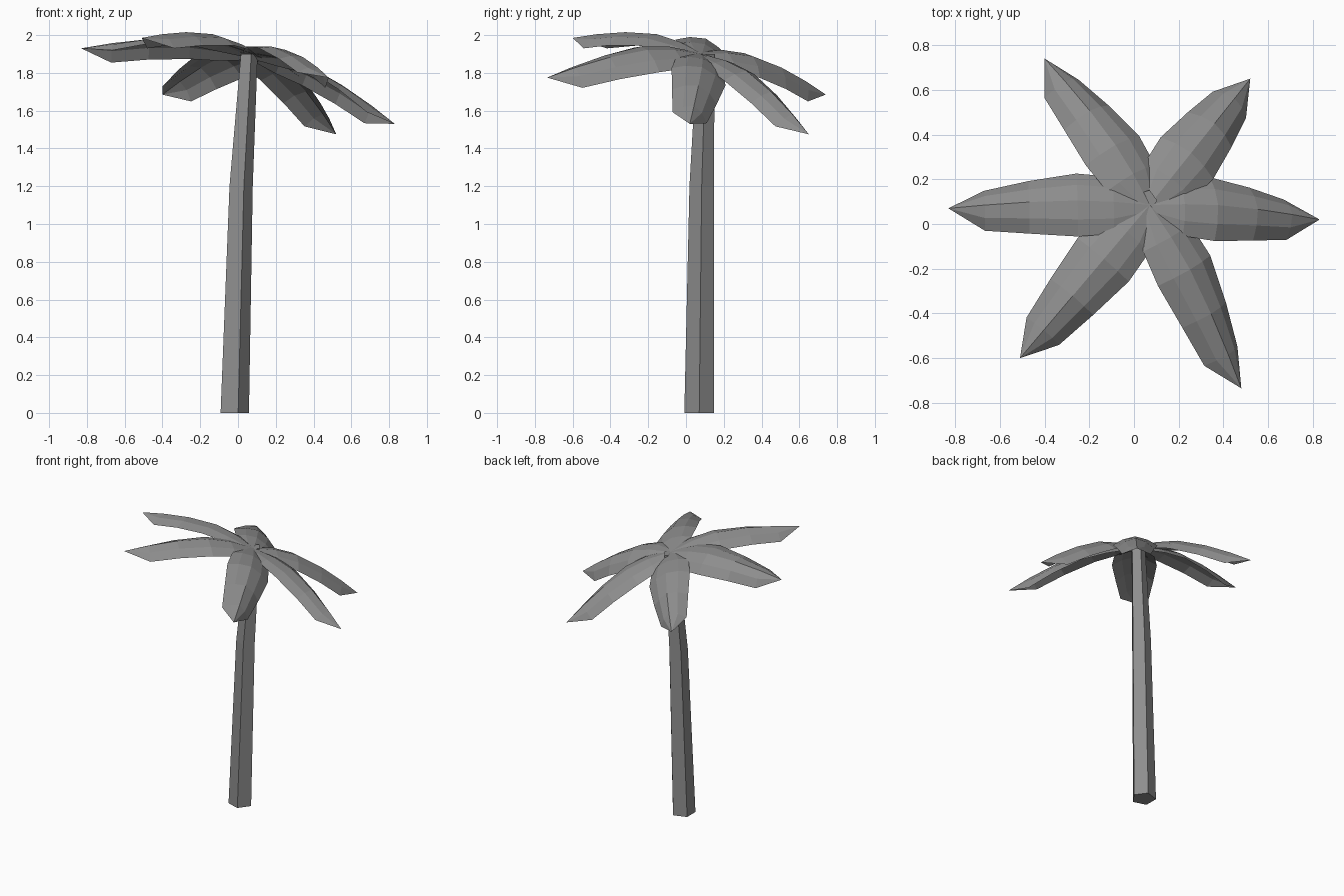
import bpy, bmesh, math
from mathutils import Vector, Quaternion

cube = bpy.data.objects.get("Cube")
if cube:
    bpy.data.objects.remove(cube, do_unlink=True)

# One plain grey for the whole tree
GREY = (0.27, 0.27, 0.27, 1)
grey = bpy.data.materials.new("plain grey")
grey.use_nodes = True
grey.diffuse_color = GREY
grey.node_tree.nodes["Principled BSDF"].inputs["Base Color"].default_value = GREY


def loft(name, rings, closed=False):
    """Skin rows of points; closed rows become a capped tube."""
    bm = bmesh.new()
    rows = [[bm.verts.new(p) for p in ring] for ring in rings]
    for a, b in zip(rows, rows[1:]):
        n = len(a)
        for i in range(n if closed else n - 1):
            j = (i + 1) % n
            bm.faces.new((a[i], a[j], b[j], b[i]))
    if closed:
        bm.faces.new(rows[0][::-1])
        bm.faces.new(rows[-1])
    bmesh.ops.remove_doubles(bm, verts=bm.verts, dist=0.0005)
    mesh = bpy.data.meshes.new(name)
    bm.to_mesh(mesh)
    bm.free()
    mesh.materials.append(grey)
    obj = bpy.data.objects.new(name, mesh)
    bpy.context.collection.objects.link(obj)


# Trunk: leaning, tapering five-sided tube (x, y, z, radius)
TRUNK = [(-0.025, 0.07, 0, 0.083), (0.01, 0.083, 1.2, 0.068), (0.055, 0.105, 1.9, 0.049)]
loft("trunk", [[(x + r * math.cos(k * math.tau / 5), y + r * math.sin(k * math.tau / 5), z)
                for k in range(5)] for x, y, z, r in TRUNK], closed=True)

# Leaf shape: position along the leaf, half width, edge droop, arch height
STATIONS = [(0, 0.05, 0.015, 0), (0.18, 0.135, 0.045, 0.05), (0.36, 0.15, 0.06, 0.075),
            (0.6, 0.125, 0.07, 0.065), (0.82, 0.095, 0.075, 0.035), (1, 0, 0, 0)]
SECTION = [(1, 1), (0.55, 0.35), (0, 0), (-0.55, 0.35), (-1, 1)]
CROWN = Vector((0.07, 0.085, 1.9))


def leaf(name, tip, roll):
    """Arched, drooping leaf from the crown to its tip, rolled about its length."""
    chord = Vector(tip) - CROWN
    axis = chord.normalized()
    side = Vector((0, 0, 1)).cross(axis).normalized()
    turn = Quaternion(axis, -roll)
    up = turn @ axis.cross(side)
    side = turn @ side
    loft(name, [[CROWN + chord * t + side * (w * s) + up * (arch - d * drop)
                 for s, drop in SECTION][::-1] for t, w, d, arch in STATIONS])


# Six leaves around the crown: tip and roll
leaf("left_leaf", (0.83, 0.02, 1.53), 0.35)
leaf("back_left_leaf", (0.52, 0.65, 1.475), 0)
leaf("back_right_leaf", (-0.40, 0.74, 1.685), -0.45)
leaf("right_leaf", (-0.83, 0.07, 1.93), -0.35)
leaf("front_right_leaf", (-0.51, -0.60, 1.985), 0)
leaf("front_left_leaf", (0.48, -0.735, 1.775), 0.45)
